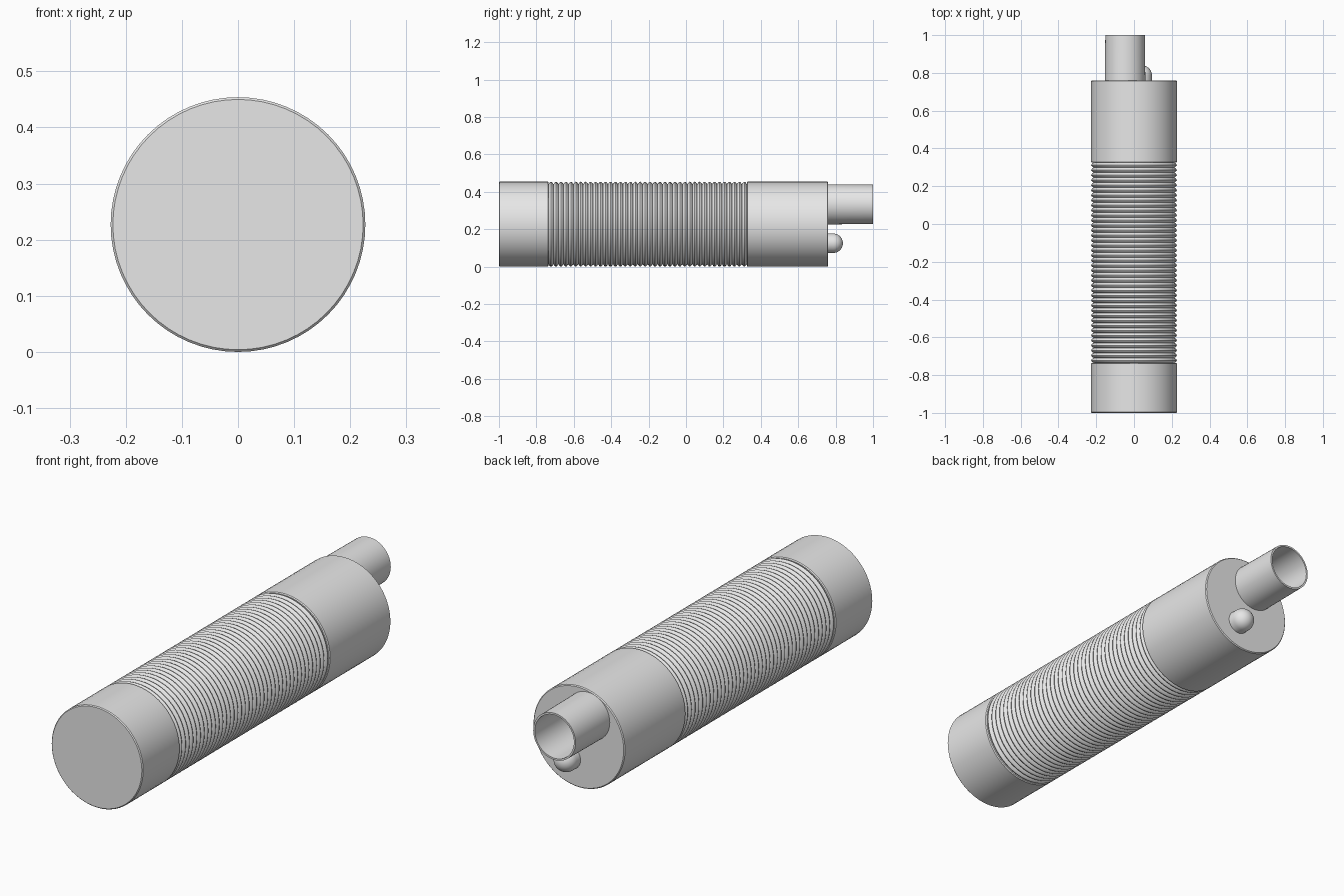
import bpy, bmesh
from math import sin, cos, pi, radians

cube = bpy.data.objects.get("Cube")
if cube:
    bpy.data.objects.remove(cube, do_unlink=True)

GREY = (0.8, 0.8, 0.8, 1)
mat = bpy.data.materials.new("plain grey")
mat.use_nodes = True
mat.diffuse_color = GREY
mat.node_tree.nodes["Principled BSDF"].inputs["Base Color"].default_value = GREY


def lathe(name, profile, x, z, sides=64, closed=False, angle=35):
    """Turn (radius, y) points around an axis along y through (x, z)."""
    bm = bmesh.new()
    rings = []
    for r, y in profile:
        if r == 0:
            rings.append([bm.verts.new((x, y, z))] * sides)
        else:
            rings.append([bm.verts.new((x + r * cos(2 * pi * i / sides), y,
                                        z + r * sin(2 * pi * i / sides)))
                          for i in range(sides)])
    pairs = list(zip(rings, rings[1:]))
    if closed:
        pairs.append((rings[-1], rings[0]))
    for a, b in pairs:
        for i in range(sides):
            j = (i + 1) % sides
            bm.faces.new(list(dict.fromkeys((a[i], a[j], b[j], b[i]))))
    bmesh.ops.recalc_face_normals(bm, faces=bm.faces)
    mesh = bpy.data.meshes.new(name)
    bm.to_mesh(mesh)
    bm.free()
    mesh.materials.append(mat)
    ob = bpy.data.objects.new(name, mesh)
    bpy.context.collection.objects.link(ob)
    bpy.ops.object.select_all(action="DESELECT")
    ob.select_set(True)
    bpy.context.view_layer.objects.active = ob
    bpy.ops.object.shade_smooth_by_angle(angle=radians(angle))
    return ob


R = 0.227          # body radius, also the height of its axis
RIM = 0.004        # small chamfer on the end caps
GRIP_START, GRIP_END = -0.735, 0.325
BACK = 0.76


def cap(name, y0, y1):
    lathe(name, [(0, y0), (R - RIM, y0), (R, y0 + RIM),
                 (R, y1 - RIM), (R - RIM, y1), (0, y1)], 0, R)


# Plain end sections
cap("front_cap", -1, GRIP_START)
cap("rear_housing", GRIP_END, BACK)

# Grip with rounded ribs
RIBS, STEPS = 40, 6
pitch = (GRIP_END - GRIP_START) / RIBS
grip = [(R - 0.013 + 0.013 * abs(sin(pi * k / STEPS)),
         GRIP_START + pitch * k / STEPS) for k in range(RIBS * STEPS + 1)]
lathe("ribbed_grip", grip, 0, R)

# Open, slightly tapered outlet tube with a thin wall
lathe("outlet_tube", [(0.107, BACK - 0.01), (0.105, 1), (0.097, 1),
                      (0.097, BACK - 0.01)], -0.047, 0.333, 48, closed=True)

# Round-ended button below the tube
r, mid = 0.052, 0.787
dome = [(r * cos(pi * k / 20), mid + r * sin(pi * k / 20)) for k in range(10)]
lathe("button", [(r, BACK - 0.01)] + dome + [(0, mid + r)], 0.043, 0.125, 32)
